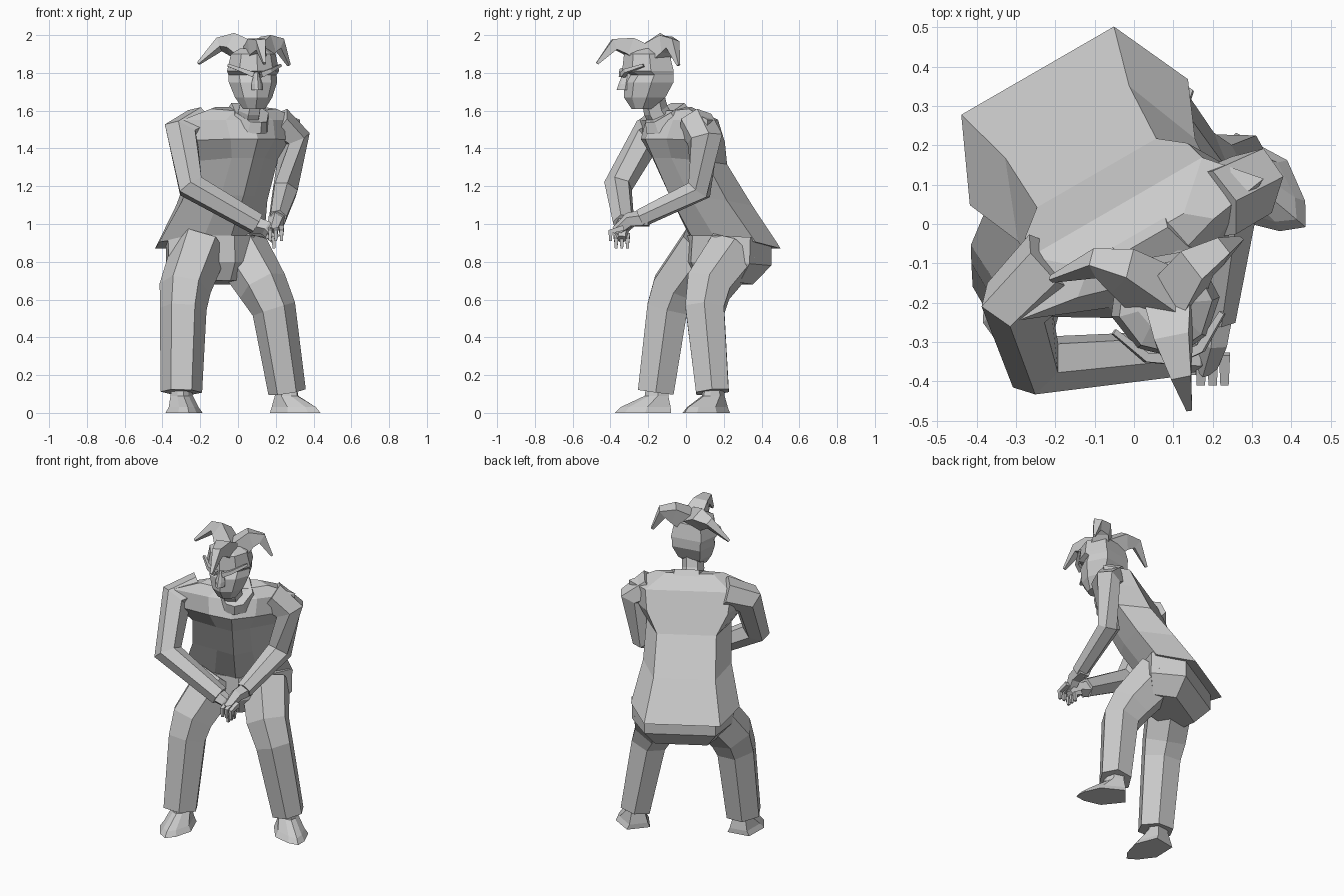
import bpy, bmesh, math
from mathutils import Vector, Matrix

default_cube = bpy.data.objects.get("Cube")
if default_cube:
    bpy.data.objects.remove(default_cube, do_unlink=True)

grey = bpy.data.materials.new("plain grey")
grey.use_nodes = True
grey.diffuse_color = (.6, .6, .6, 1)
grey.node_tree.nodes["Principled BSDF"].inputs["Base Color"].default_value = grey.diffuse_color

BODY_TURN = math.radians(30)
HEAD_TURN = math.radians(10)
HEAD_CENTRE = Vector((.08, -.21, 0))
SIDES = {"left": 1, "right": -1}


def skin(name, rings, capped=True):
    """Join rings of equal point count into one faceted mesh."""
    bm = bmesh.new()
    loops = [[bm.verts.new(point) for point in ring] for ring in rings]
    for low, high in zip(loops, loops[1:]):
        for i in range(len(low)):
            bm.faces.new((low[i - 1], low[i], high[i], high[i - 1]))
    if capped:
        bm.faces.new(loops[0])
        bm.faces.new(loops[-1])
    bmesh.ops.recalc_face_normals(bm, faces=bm.faces)
    mesh = bpy.data.meshes.new(name)
    bm.to_mesh(mesh)
    bm.free()
    mesh.materials.append(grey)
    part = bpy.data.objects.new(name, mesh)
    bpy.context.collection.objects.link(part)


def stack(name, heights, fronts, backs, widths, front_share=.5, back_share=.7,
          tilt_bottom=0, tilt_top=0, turn=BODY_TURN, centre=Vector()):
    """Mirrored eight-sided levels; the tilts raise the back of a level."""
    place = Matrix.Translation(centre) @ Matrix.Rotation(turn, 4, "Z")
    rings = []
    for i, (z, front, back, width) in enumerate(zip(heights, fronts, backs, widths)):
        share = i / (len(heights) - 1)
        tilt = tilt_bottom + (tilt_top - tilt_bottom) * share
        middle = (front + back) / 2
        shoulder = front + (middle - front) * .3
        half = [(width * front_share, shoulder, z),
                (width, middle, z + tilt / 2),
                (width * back_share, back, z + tilt)]
        mirrored = [(-x, y, height) for x, y, height in reversed(half)]
        ring = [(0, front, z)] + half + [(0, back, z + tilt)] + mirrored
        rings.append([place @ Vector(point) for point in ring])
    skin(name, rings)


def limb(name, joints, start, end, sides=6):
    """Mitred tube along bent joints, tapering from start to end radius."""
    path = [Vector(joint) for joint in joints]
    steps = [(b - a).normalized() for a, b in zip(path, path[1:])]
    bend = steps[0].cross(steps[-1])
    rings = []
    for i, point in enumerate(path):
        before = steps[max(i - 1, 0)]
        after = steps[min(i, len(steps) - 1)]
        along = (before + after).normalized()
        across = (bend - along * bend.dot(along)).normalized()
        depth = along.cross(across) / along.dot(after)
        radius = start + (end - start) * i / len(steps)
        angles = [math.tau * (k + .5) / sides for k in range(sides)]
        rings.append([point + (across * math.cos(a) + depth * math.sin(a)) * radius
                      for a in angles])
    skin(name, rings)


# Hunched jacket, long at the back
stack("jacket",
      heights=[.94, 1.15, 1.35, 1.45, 1.55, 1.6],
      fronts=[.03, -.1, -.2, -.25, -.2, -.15],
      backs=[.45, .3, .15, .1, .05, -.05],
      widths=[.32, .26, .25, .34, .36, .2],
      front_share=.4, tilt_bottom=-.07, tilt_top=.02, centre=Vector((-.02, 0, 0)))

# Upturned collar, low at the front
stack("collar", heights=[1.48, 1.54], fronts=[-.24, -.25], backs=[0, -.05],
      widths=[.12, .1], tilt_bottom=.1, tilt_top=.1)

limb("neck", [(.04, -.1, 1.5), (.06, -.16, 1.6), (.08, -.18, 1.7)], .07, .06)

# Head with a recessed eye band under a heavy brow
stack("head",
      heights=[1.61, 1.67, 1.75, 1.79, 1.81, 1.9, 1.93],
      fronts=[-.08, -.12, -.12, -.09, -.13, -.12, -.06],
      backs=[.02, .09, .13, .13, .13, .11, .06],
      widths=[.06, .1, .13, .13, .14, .12, .07],
      front_share=.65, turn=HEAD_TURN, centre=HEAD_CENTRE)
stack("nose", heights=[1.71, 1.74, 1.81], fronts=[-.16, -.15, -.12],
      backs=[-.08] * 3, widths=[.03, .03, .01], turn=HEAD_TURN, centre=HEAD_CENTRE)

# Slanted brows
for side, sign in SIDES.items():
    brow = [(.02, -.13, 1.79), (.07, -.12, 1.81), (.14, -.04, 1.84)]
    turned = Matrix.Rotation(HEAD_TURN, 4, "Z")
    limb(side + "_brow",
         [HEAD_CENTRE + turned @ Vector((sign * x, y, z)) for x, y, z in brow],
         .02, .01, sides=4)

# Three drooping hat points fanning out of the crown
crown = (.09, -.2, 1.87)
limb("front_hat_point", [crown, (.1, -.3, 1.94), (.12, -.38, 1.95), (.14, -.47, 1.85)],
     .09, .01, sides=4)
limb("right_hat_point", [crown, (-.03, -.12, 1.95), (-.1, -.1, 1.95), (-.21, -.14, 1.85)],
     .09, .01, sides=4)
limb("left_hat_point", [crown, (.16, -.1, 1.95), (.22, -.07, 1.95), (.27, -.04, 1.84)],
     .09, .01, sides=4)

# Sleeves: the right one reaches across, the left one is tucked in
limb("right_sleeve",
     [(-.2, -.1, 1.53), (-.3, -.2, 1.48), (-.25, -.36, 1.2), (.1, -.33, 1)], .1, .06)
limb("left_sleeve",
     [(.2, .05, 1.53), (.3, .1, 1.45), (.25, .07, 1.18), (.21, -.24, 1.03)], .1, .05)

# Clasped hands
limb("right_hand", [(.08, -.33, 1), (.15, -.34, .98), (.2, -.34, .92)], .05, .03, sides=5)
limb("left_hand", [(.21, -.2, 1.03), (.2, -.3, 1.02), (.18, -.37, .96)], .05, .03, sides=5)

# Hanging fingers, built from a knuckle, a reach and a drop
drop = Vector((0, 0, -.05))
for number in range(3):
    spread = number * .03
    for side, knuckle, reach in (
            ("right", Vector((.15, spread - .37, .94)), Vector((.04, 0, -.02))),
            ("left", Vector((spread + .17, -.33, .98)), Vector((0, -.07, -.02)))):
        limb(side + "_finger", [knuckle, knuckle + reach, knuckle + reach + drop],
             .02, .01, sides=4)

# Seat of the trousers
stack("trouser_seat", heights=[.7, .8, .94], fronts=[.08, .03, .04],
      backs=[.32, .4, .4], widths=[.22, .3, .3], tilt_bottom=-.02, tilt_top=-.02)

# Bent trouser legs from hip to cuff
limb("right_trouser_leg",
     [(-.2, .1, .88), (-.28, -.06, .66), (-.29, -.1, .55), (-.3, -.16, .11)], .15, .11)
limb("left_trouser_leg",
     [(.02, .25, .85), (.13, .12, .67), (.19, .1, .55), (.26, .14, .11)], .15, .1)

# Pointed shoes, splayed away from the way the body faces
for side, ankle in (("right", Vector((-.3, -.15, 0))), ("left", Vector((.26, .14, 0)))):
    splay = SIDES[side] * math.radians(20)
    stack(side + "_shoe", heights=[0, .03, .09, .15],
          fronts=[-.23, -.2, -.07, -.06], backs=[.06, .06, .05, .05],
          widths=[.1, .08, .06, .05], turn=BODY_TURN + splay, centre=ankle)
